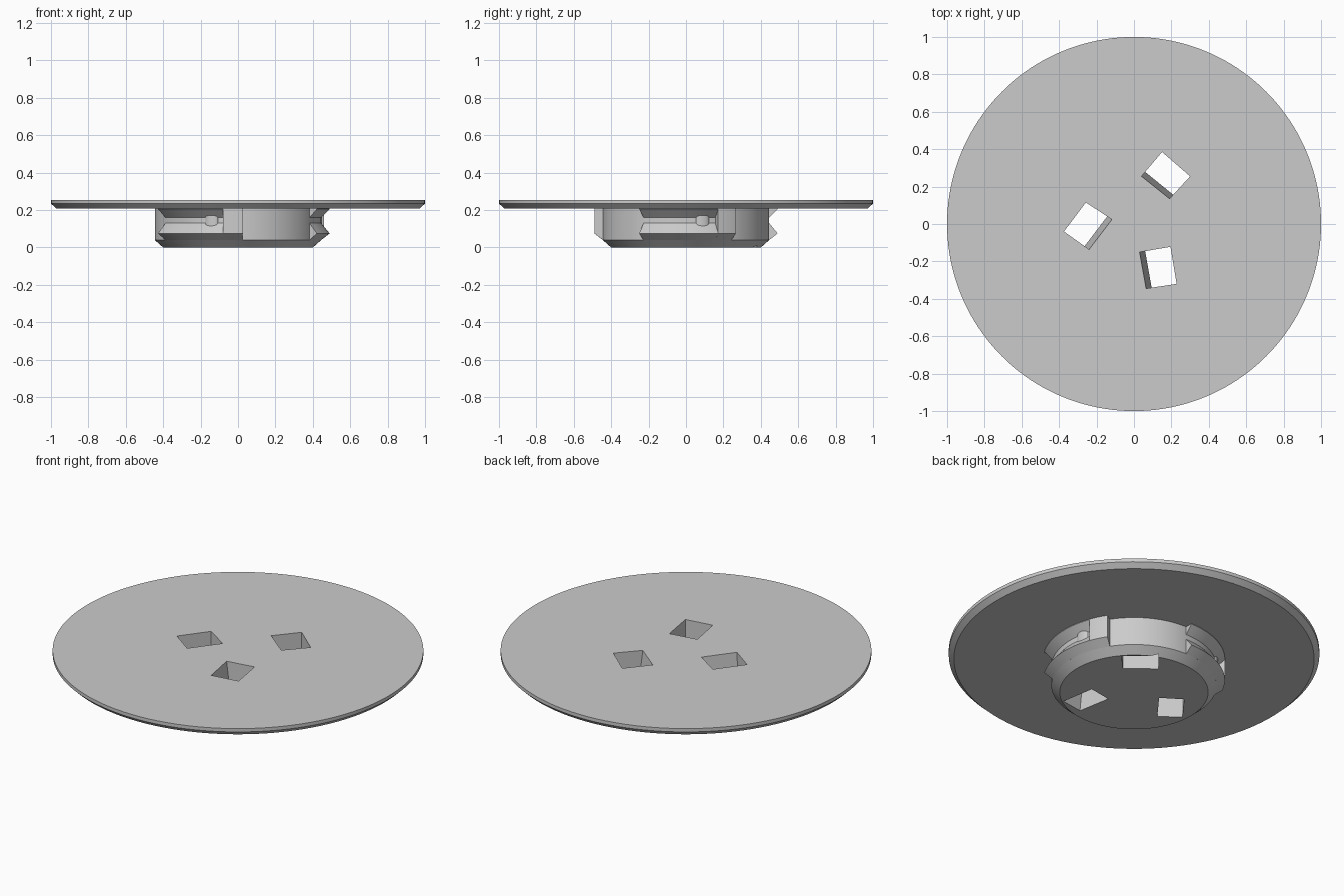
import bpy
import bmesh
from math import cos, sin, radians, pi
from mathutils import Vector

if "Cube" in bpy.data.objects:
    bpy.data.objects.remove(bpy.data.objects["Cube"], do_unlink=True)

grey = bpy.data.materials.new("plain_grey")
grey.use_nodes = True
colour = (0.6, 0.6, 0.6, 1)
grey.diffuse_color = colour
grey.node_tree.nodes["Principled BSDF"].inputs["Base Color"].default_value = colour


def make_object(name, bm):
    bmesh.ops.recalc_face_normals(bm, faces=bm.faces)
    mesh = bpy.data.meshes.new(name)
    bm.to_mesh(mesh)
    bm.free()
    mesh.materials.append(grey)
    obj = bpy.data.objects.new(name, mesh)
    bpy.context.collection.objects.link(obj)
    return obj


def select_only(obj):
    bpy.ops.object.select_all(action="DESELECT")
    obj.select_set(True)
    bpy.context.view_layer.objects.active = obj


def smooth(obj):
    select_only(obj)
    bpy.ops.object.shade_smooth_by_angle(angle=radians(25))


def lathe(name, profile, segments):
    """Solid of revolution whose first and last rings are capped flat."""
    bm = bmesh.new()
    rings = [[bm.verts.new((r * cos(2 * pi * i / segments), r * sin(2 * pi * i / segments), z))
              for i in range(segments)] for r, z in profile]
    for low, high in zip(rings, rings[1:]):
        for i in range(segments):
            j = (i + 1) % segments
            bm.faces.new((low[i], low[j], high[j], high[i]))
    bm.faces.new(rings[0])
    bm.faces.new(rings[-1])
    return make_object(name, bm)


def arc_sweep(name, profile, start, end, steps):
    """Closed (radius, z) profile swept around the axis between two angles."""
    bm = bmesh.new()
    sections = []
    for i in range(steps + 1):
        a = radians(start + (end - start) * i / steps)
        sections.append([bm.verts.new((r * cos(a), r * sin(a), z)) for r, z in profile])
    count = len(profile)
    for s, t in zip(sections, sections[1:]):
        for i in range(count):
            j = (i + 1) % count
            bm.faces.new((s[i], s[j], t[j], t[i]))
    bm.faces.new(sections[0])
    bm.faces.new(sections[-1])
    obj = make_object(name, bm)
    smooth(obj)
    return obj


# Wide chamfered disc with the round hub below it
TOP = 0.255
cap = lathe("cap_body", [(0.4, 0), (0.445, 0.04), (0.445, 0.208), (0.972, 0.208),
                         (1, 0.235), (1, TOP)], 160)

# Three through holes; the wall nearest the centre slopes outward going down
# Corners: inner, inner, outer, outer
holes = [
    [(-0.118, 0.024), (-0.24, -0.136), (-0.374, -0.04), (-0.257, 0.115)],
    [(0.04, 0.255), (0.19, 0.135), (0.3, 0.255), (0.15, 0.385)],
    [(0.03, -0.15), (0.065, -0.345), (0.228, -0.32), (0.195, -0.122)],
]
for corners in holes:
    bm = bmesh.new()
    a, b, c, d = [Vector(p) for p in corners]
    loops = []
    for z in (-0.05, TOP + 0.05):
        t = 0.18 * (TOP - z) / TOP
        loops.append([bm.verts.new((p.x, p.y, z)) for p in (a.lerp(d, t), b.lerp(c, t), c, d)])
    low, high = loops
    for i in range(4):
        j = (i + 1) % 4
        bm.faces.new((low[i], low[j], high[j], high[i]))
    bm.faces.new(low)
    bm.faces.new(high)
    cutter = make_object("hole_cutter", bm)
    cutter.hide_render = True
    cut = cap.modifiers.new("hole", "BOOLEAN")
    cut.operation = "DIFFERENCE"
    cut.solver = "EXACT"
    cut.object = cutter
    select_only(cap)
    bpy.ops.object.modifier_apply(modifier=cut.name)
    bpy.data.objects.remove(cutter, do_unlink=True)
smooth(cap)

# Three twist-lock fittings around the hub
ROOT, WALL, RIM = 0.425, 0.445, 0.49
upper = [(ROOT, 0.215), (RIM, 0.215), (RIM, 0.205), (WALL, 0.16), (ROOT, 0.16)]
lower = [(ROOT, 0.04), (WALL, 0.04), (RIM, 0.075), (WALL, 0.13), (ROOT, 0.13)]
block = [(ROOT, 0.04), (WALL, 0.04), (RIM, 0.075), (RIM, 0.215), (ROOT, 0.215)]
for k in range(3):
    turn = 120 * k
    arc_sweep(f"upper_rail_{k + 1}", upper, turn - 30.7, turn + 21, 24)
    arc_sweep(f"lower_rail_{k + 1}", lower, turn - 30.7, turn + 21, 24)
    arc_sweep(f"stop_block_{k + 1}", block, turn + 20.6, turn + 33, 8)

    # Small rounded catch in the groove before the stop
    angle = radians(turn + 11.5)
    bm = bmesh.new()
    bmesh.ops.create_cone(bm, cap_ends=True, segments=24, radius1=0.035, radius2=0.035, depth=0.1)
    for v in bm.verts:
        v.co.x *= 0.4
        v.co += Vector((WALL - 0.002, 0, 0.145))
        v.co.xy = (v.co.x * cos(angle) - v.co.y * sin(angle),
                   v.co.x * sin(angle) + v.co.y * cos(angle))
    smooth(make_object(f"groove_catch_{k + 1}", bm))
